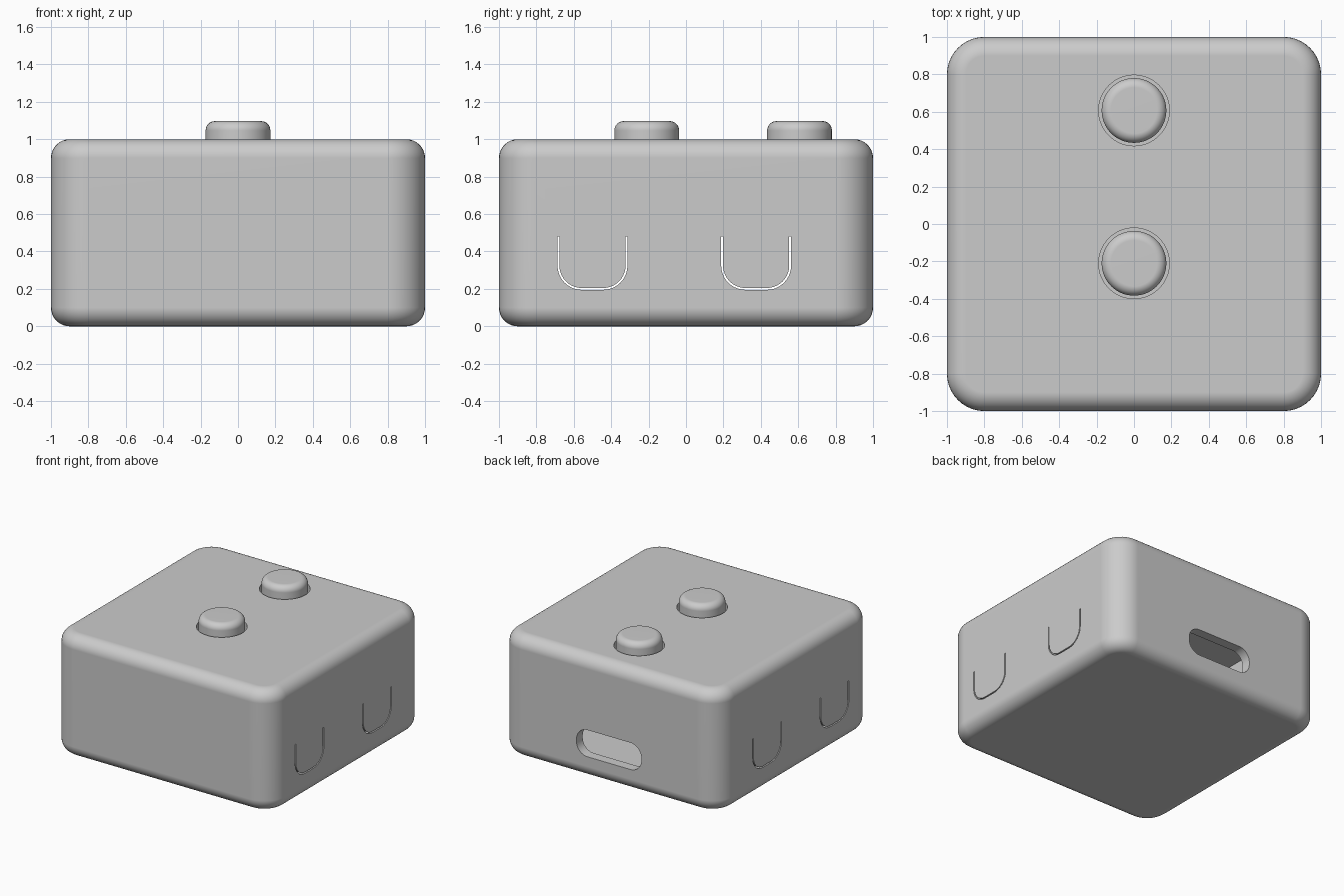
import bpy
import bmesh
from math import cos, sin, pi
from mathutils import Matrix, Vector

cube = bpy.data.objects.get("Cube")
if cube:
    bpy.data.objects.remove(cube, do_unlink=True)

# One grey plastic for everything
plastic = bpy.data.materials.new("grey_plastic")
plastic.use_nodes = True
GREY = (0.6, 0.6, 0.6, 1)
plastic.diffuse_color = GREY
plastic.node_tree.nodes["Principled BSDF"].inputs["Base Color"].default_value = GREY


def finish(name, bm):
    bmesh.ops.recalc_face_normals(bm, faces=bm.faces)
    mesh = bpy.data.meshes.new(name)
    bm.to_mesh(mesh)
    bm.free()
    mesh.materials.append(plastic)
    obj = bpy.data.objects.new(name, mesh)
    bpy.context.collection.objects.link(obj)
    return obj


def activate(obj):
    bpy.ops.object.select_all(action="DESELECT")
    obj.select_set(True)
    bpy.context.view_layer.objects.active = obj


def smooth(obj):
    activate(obj)
    bpy.ops.object.shade_smooth_by_angle()
    mod = obj.modifiers.new("flat_panels", "WEIGHTED_NORMAL")
    mod.keep_sharp = True


def cut(obj, cutter):
    mod = obj.modifiers.new("cut", "BOOLEAN")
    mod.operation = "DIFFERENCE"
    mod.solver = "EXACT"
    mod.object = cutter
    activate(obj)
    bpy.ops.object.modifier_apply(modifier=mod.name)
    bpy.data.objects.remove(cutter, do_unlink=True)


def rounded_box(name, size, centre, corner, rim=0, turn=None):
    """Box with rounded upright edges and, if rim is set, rounded top and bottom."""
    bm = bmesh.new()
    bmesh.ops.create_cube(bm, size=1)
    bmesh.ops.scale(bm, vec=size, verts=bm.verts)
    upright = [e for e in bm.edges if abs(e.verts[0].co.z - e.verts[1].co.z) > 0.01]
    bmesh.ops.bevel(bm, geom=upright, offset=corner, segments=10, profile=0.5, affect="EDGES")
    if rim:
        flat = [e for e in bm.edges if abs(e.verts[0].co.z - e.verts[1].co.z) < 0.001]
        bmesh.ops.bevel(bm, geom=flat, offset=rim, segments=8, profile=0.5, affect="EDGES")
    if turn:
        bmesh.ops.rotate(bm, matrix=turn, verts=bm.verts)
    bmesh.ops.translate(bm, vec=centre, verts=bm.verts)
    return finish(name, bm)


def lathe(name, profile, y, steps=64):
    """Solid of revolution from (radius, height) points, standing at (0, y)."""
    bm = bmesh.new()
    verts = [bm.verts.new((r, 0, z)) for r, z in profile]
    edges = [bm.edges.new(pair) for pair in zip(verts, verts[1:])]
    bmesh.ops.spin(bm, geom=verts + edges, cent=(0, 0, 0), axis=(0, 0, 1),
                   angle=2 * pi, steps=steps)
    bmesh.ops.remove_doubles(bm, verts=bm.verts, dist=0.0001)
    bmesh.ops.translate(bm, vec=(0, y, 0), verts=bm.verts)
    return finish(name, bm)


def u_outline(y, half, top, bottom, radius):
    left = [(y - half + radius - radius * cos(a), bottom + radius - radius * sin(a))
            for a in (pi / 2 * i / 10 for i in range(11))]
    right = [(2 * y - py, pz) for py, pz in reversed(left)]
    return [(y - half, top)] + left + right + [(y + half, top)]


def u_cutter(y, gap=0.01):
    """Thin U-shaped blade that passes through both side walls."""
    outer = u_outline(y, 0.187, 0.48, 0.195, 0.13)
    inner = u_outline(y, 0.187 - gap, 0.48, 0.195 + gap, 0.13 - gap)
    bm = bmesh.new()
    rows = [[bm.verts.new((-1.1, *p)) for p in line] for line in (outer, inner)]
    faces = [bm.faces.new((rows[0][i], rows[0][i + 1], rows[1][i + 1], rows[1][i]))
             for i in range(len(outer) - 1)]
    result = bmesh.ops.extrude_face_region(bm, geom=faces)
    moved = [g for g in result["geom"] if isinstance(g, bmesh.types.BMVert)]
    bmesh.ops.translate(bm, vec=Vector((2.2, 0, 0)), verts=moved)
    return finish("side_cutter", bm)


# Hollow case
case = rounded_box("case", (2, 2, 1), (0, 0, 0.5), 0.2, 0.1)
cut(case, rounded_box("cavity", (1.84, 1.84, 0.84), (0, 0, 0.5), 0.12))

# Port opening in the back wall
cut(case, rounded_box("port_cutter", (0.59, 0.22, 0.4), (0, 1, 0.29), 0.1,
                      turn=Matrix.Rotation(pi / 2, 3, "X")))

# Flexible tabs in both side walls
for y in (-0.5, 0.375):
    cut(case, u_cutter(y))

# Push buttons in their holes, each held by a flange under the lid
BUTTONS = {"front_button": -0.21, "back_button": 0.607}
for name, y in BUTTONS.items():
    cut(case, lathe("hole_cutter", [(0, 0.85), (0.189, 0.85), (0.189, 1.05), (0, 1.05)], y))
    rim = [(0.123 + 0.05 * cos(a), 1.047 + 0.05 * sin(a))
           for a in (pi / 2 * i / 8 for i in range(9))]
    smooth(lathe(name, [(0, 0.84), (0.22, 0.84), (0.22, 0.91), (0.173, 0.91)]
                 + rim + [(0, 1.097)], y))
smooth(case)
